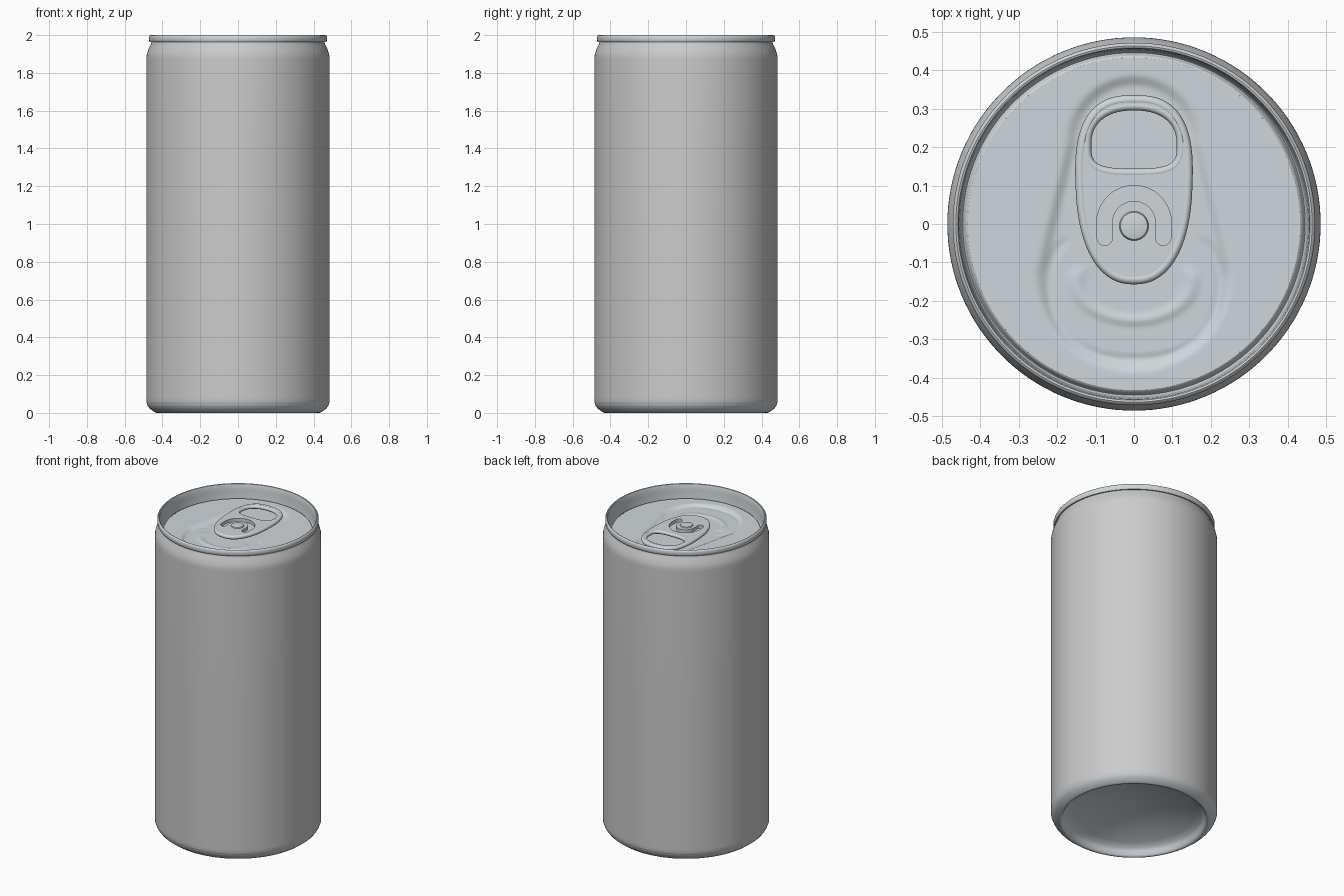
import bpy, bmesh
from math import sin, cos, pi, hypot, radians

if "Cube" in bpy.data.objects:
    bpy.data.objects.remove(bpy.data.objects["Cube"])

metal = bpy.data.materials.new("bare_metal")
metal.diffuse_color = (0.62, 0.67, 0.70, 1)
metal.use_nodes = True
metal.node_tree.nodes["Principled BSDF"].inputs["Base Color"].default_value = metal.diffuse_color


def finish(obj, mat=None, angle=40):
    bpy.ops.object.select_all(action='DESELECT')
    obj.select_set(True)
    bpy.context.view_layer.objects.active = obj
    if obj.type == 'CURVE':
        bpy.ops.object.convert(target='MESH')
        obj = bpy.context.object
    bpy.ops.object.shade_smooth_by_angle(angle=radians(angle))
    if mat:
        obj.data.materials.clear()
        obj.data.materials.append(mat)
    return obj


def lathe(name, profile, mat=None, segs=128, height=None, centre=(0, 0)):
    """Spin (radius, z) points around z; height(x, y) optionally embosses."""
    bm = bmesh.new()
    rings = []
    for r, z in profile:
        ring = []
        for i in range(segs):
            x, y = r * cos(2 * pi * i / segs), r * sin(2 * pi * i / segs)
            dz = height(x, y) if height else 0
            ring.append(bm.verts.new((x + centre[0], y + centre[1], z + dz)))
        rings.append(ring)
    for a, b in zip(rings, rings[1:]):
        for i in range(segs):
            k = (i + 1) % segs
            bm.faces.new((a[i], a[k], b[k], b[i]))
    bmesh.ops.remove_doubles(bm, verts=bm.verts, dist=1e-5)
    mesh = bpy.data.meshes.new(name)
    bm.to_mesh(mesh)
    bm.free()
    obj = bpy.data.objects.new(name, mesh)
    bpy.context.collection.objects.link(obj)
    return finish(obj, mat)


def curve(name, loops, z, extrude=0.0, tube=0.0):
    """Filled plate with holes (extrude) or a round bead along loops (tube)."""
    cu = bpy.data.curves.new(name, 'CURVE')
    cu.dimensions = '3D' if tube else '2D'
    if not tube:
        cu.fill_mode = 'BOTH'
    cu.extrude, cu.bevel_depth, cu.bevel_resolution = extrude, tube, 3
    for pts in loops:
        sp = cu.splines.new('POLY')
        sp.points.add(len(pts) - 1)
        for p, (x, y) in zip(sp.points, pts):
            p.co = (x, y, 0, 1)
        sp.use_cyclic_u = True
    obj = bpy.data.objects.new(name, cu)
    obj.location.z = z
    bpy.context.collection.objects.link(obj)
    return finish(obj, metal)


def oval(cy, half_w, top, bottom, p_top, p_bot, taper=0.0, inset=0.0, n=72):
    """Superellipse with separate upper and lower halves."""
    pts = []
    for i in range(n):
        t = 2 * pi * i / n
        c, s = cos(t), sin(t)
        p, h = (p_top, top) if s >= 0 else (p_bot, bottom)
        x = (half_w - inset) * abs(c) ** (2 / p) * (1 if c >= 0 else -1)
        y = (h - inset) * abs(s) ** (2 / p) * (1 if s >= 0 else -1)
        pts.append((x * (1 + taper * y), cy + y))
    return pts


def step(a, b, v):
    t = max(0, min(1, (v - a) / (b - a)))
    return t * t * (3 - 2 * t)


def emboss(x, y):
    # teardrop recess
    t = max(0, min(1, (y + 0.13) / 0.34))
    d = hypot(x, y - (-0.13 + 0.34 * t)) - (0.26 - 0.08 * t)
    z = -0.012 * step(0.0, -0.035, d)
    # score line around the opening
    q = ((abs(x) / 0.22) ** 2.4 + (abs(y + 0.165) / 0.185) ** 2.4) ** (1 / 2.4)
    z -= 0.003 * step(0.014, 0.004, abs(q - 1) * 0.2) * step(-0.03, -0.06, y)
    # finger bead
    e = hypot(x / 0.15, (y + 0.15) / 0.10)
    z += 0.005 * step(0.025, 0.0, abs(e - 1) * 0.12) * step(-0.10, -0.14, y)
    return z


# Can wall with necked shoulder
lathe("can_body", [(.48, .042), (.485, .058), (.485, .08), (.485, 1.0), (.485, 1.87), (.4845, 1.888),
                   (.481, 1.905), (.474, 1.925), (.464, 1.947), (.459, 1.958),
                   (.458, 1.968)])

# Domed base and standing ring
dome = [(.40 * i / 10, .13 - .085 * (i / 10) ** 2) for i in range(11)]
lathe("can_base", dome + [(.41, .03), (.418, .01), (.425, .002), (.432, 0),
                          (.44, .003), (.452, .011), (.468, .024),
                          (.478, .038), (.485, .056)], metal)

# Seamed rim, inner wall and countersink groove
lathe("lid_rim", [(.456, 1.963), (.466, 1.963), (.470, 1.968), (.471, 1.978),
                  (.471, 1.99), (.468, 1.997), (.463, 2.0), (.458, 1.998),
                  (.455, 1.99), (.453, 1.96), (.450, 1.905), (.448, 1.895),
                  (.445, 1.892), (.442, 1.895), (.440, 1.905), (.437, 1.912),
                  (.432, 1.915)], metal)

# Lid panel with embossed details
lathe("lid_panel", [(.432 * (1 - i / 64), 1.915) for i in range(65)], metal,
      segs=160, height=emboss)

# Pull tab plate with finger hole and C-shaped slot
TAB_Z = 1.932
outline = dict(cy=0.10, half_w=0.152, top=0.235, bottom=0.257,
               p_top=2.7, p_bot=2.35, taper=0.25)
hole = dict(cy=0.205, half_w=0.111, top=0.09, bottom=0.061, p_top=2.3, p_bot=3.2)
slot = [(0.097 * cos(pi * i / 24), 0.003 + 0.097 * sin(pi * i / 24)) for i in range(25)]
slot += [(-0.076 + 0.02 * cos(pi + pi * i / 8), -0.036 + 0.02 * sin(pi + pi * i / 8)) for i in range(9)]
slot += [(0.057 * cos(pi - pi * i / 20), 0.003 + 0.057 * sin(pi * i / 20)) for i in range(21)]
slot += [(0.076 + 0.02 * cos(pi + pi * i / 8), -0.036 + 0.02 * sin(pi + pi * i / 8)) for i in range(9)]
curve("tab_plate", [oval(**outline, inset=0.012), oval(**hole, inset=-0.010), slot],
      TAB_Z, extrude=0.011)

# Rolled tab edges
curve("tab_outer_curl", [oval(**outline, inset=0.013)], TAB_Z, tube=0.013)
curve("tab_hole_curl", [oval(**hole, inset=-0.012)], TAB_Z, tube=0.012)

# Rivet holding the tab
lathe("rivet", [(.038, 1.90), (.038, 1.944), (.035, 1.949), (.028, 1.951), (0, 1.951)],
      metal, segs=40, centre=(0, -0.005))
